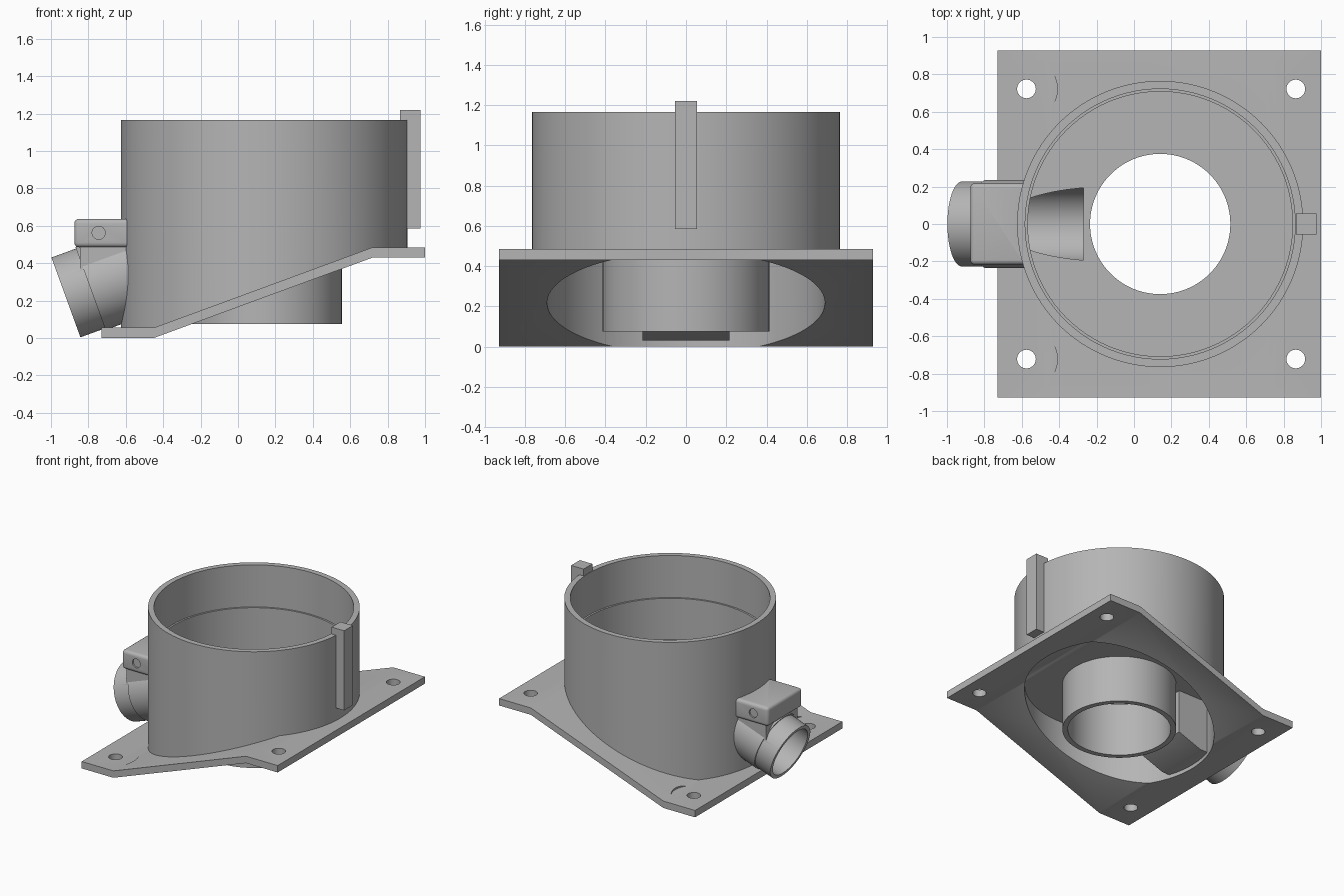
import bpy, bmesh, math
from mathutils import Matrix, Vector

cube = bpy.data.objects.get("Cube")
if cube:
    bpy.data.objects.remove(cube)

CX = 0.14                       # axis of the round body
TILT = Vector((0.94, 0, 0.342)).normalized()   # axis of the side port
PORT = Vector((-0.92, 0, 0.217))               # centre of the port mouth

grey = bpy.data.materials.new("plain grey")
grey.use_nodes = True
COLOUR = (0.46, 0.46, 0.46, 1)
grey.diffuse_color = COLOUR
grey.node_tree.nodes["Principled BSDF"].inputs["Base Color"].default_value = COLOUR


def finish(name, bm):
    bmesh.ops.recalc_face_normals(bm, faces=bm.faces)
    mesh = bpy.data.meshes.new(name)
    bm.to_mesh(mesh)
    bm.free()
    mesh.materials.append(grey)
    ob = bpy.data.objects.new(name, mesh)
    bpy.context.collection.objects.link(ob)
    return ob


def box(name, lo, hi, bevel=0):
    bm = bmesh.new()
    lo, hi = Vector(lo), Vector(hi)
    size = hi - lo
    bmesh.ops.create_cube(bm, size=1, matrix=Matrix.Translation((lo + hi) / 2)
                          @ Matrix.Diagonal((*size, 1)))
    if bevel:
        bmesh.ops.bevel(bm, geom=bm.edges[:], offset=bevel, segments=4,
                        profile=0.5, affect='EDGES')
    return finish(name, bm)


def rod(name, start, end, r, sides=96):
    start, end = Vector(start), Vector(end)
    axis = end - start
    turn = axis.to_track_quat('Z', 'Y').to_matrix().to_4x4()
    bm = bmesh.new()
    bmesh.ops.create_cone(bm, cap_ends=True, segments=sides, radius1=r, radius2=r,
                          depth=axis.length,
                          matrix=Matrix.Translation((start + end) / 2) @ turn)
    return finish(name, bm)


def upright(name, z0, z1, r, x=CX, y=0, sides=96):
    return rod(name, (x, y, z0), (x, y, z1), r, sides)


def prism(name, profile, half):
    bm = bmesh.new()
    face = bm.faces.new([bm.verts.new((x, -half, z)) for x, z in profile])
    new = bmesh.ops.extrude_face_region(bm, geom=[face])["geom"]
    bmesh.ops.translate(bm, vec=(0, 2 * half, 0),
                        verts=[v for v in new if isinstance(v, bmesh.types.BMVert)])
    return finish(name, bm)


def combine(target, operation, *others):
    for other in others:
        mod = target.modifiers.new("cut", 'BOOLEAN')
        mod.operation, mod.solver, mod.object = operation, 'EXACT', other
        deps = bpy.context.evaluated_depsgraph_get()
        mesh = bpy.data.meshes.new_from_object(target.evaluated_get(deps))
        target.modifiers.clear()
        target.data = mesh
        bpy.data.objects.remove(other)


# Bent mounting plate
T = 0.055
bottom = [(-0.73, 0), (-0.45, 0), (0.72, 0.43), (1.0, 0.43)]
plate = prism("mounting_plate",
              bottom + [(x, z + T) for x, z in reversed(bottom)], 0.928)
combine(plate, 'DIFFERENCE', upright("opening", -1, 1, 0.69))
for y in (-0.722, 0.722):
    for x in (-0.575, 0.865):
        combine(plate, 'DIFFERENCE', upright("screw_hole", -1, 1, 0.05, x, y, 32))
    combine(plate, 'DIFFERENCE', upright("screw_seat", T + 0.001, 1, 0.165, -0.575, y, 64))


def below_plate():
    line = [(-2, 0.03), (-0.45, 0.03), (0.72, 0.46), (2, 0.46)]
    return prism("below", line + [(2, -2), (-2, -2)], 2)


# Round body, standing on the slope of the plate
body = upright("round_body", -0.1, 1.165, 0.765, sides=128)
combine(body, 'DIFFERENCE', below_plate())

# Tilted side port with its clamp block
combine(body, 'UNION',
        rod("port", PORT, PORT + TILT * 0.42, 0.227),
        rod("port_collar", PORT + TILT * 0.14, PORT + TILT * 0.4, 0.236),
        box("clamp", (-0.875, -0.218, 0.485), (-0.5, 0.218, 0.637), 0.025),
        box("clamp_neck", (-0.845, -0.2, 0.33), (-0.5, 0.2, 0.5)))

# Upper chamber with its ledge, and the hollow underneath the floor
combine(body, 'DIFFERENCE',
        upright("upper_bore", 0.83, 2, 0.722),
        upright("chamber", 0.5, 0.9, 0.708),
        upright("hollow", -1, 0.45, 0.69))

# Duct housing under the floor and the central outlet pipe
housing = box("housing", (-0.59, -0.215, -0.1), (-0.25, 0.215, 0.48))
combine(housing, 'DIFFERENCE', below_plate())
combine(body, 'UNION', housing, upright("outlet", 0.075, 0.475, 0.415))

# Passages through the port, the outlet and the clamp
passage = rod("passage", PORT - TILT * 0.3, PORT + TILT * 1.2, 0.198)
combine(passage, 'INTERSECT', box("limit", (-2, -1, -1), (-0.27, 1, 2)))
combine(body, 'DIFFERENCE', passage,
        upright("outlet_bore", -1, 0.7, 0.375),
        rod("clamp_bore", (-0.745, -1, 0.562), (-0.745, 1, 0.562), 0.035, 32))

# Clamp screw filling the cross hole
rod("clamp_screw", (-0.745, -0.205, 0.562), (-0.745, 0.205, 0.562), 0.035, 32)

# Upright locating key on the rim
box("locating_key", (0.865, -0.055, 0.585), (0.975, 0.055, 1.22))

for ob in bpy.context.scene.objects:
    if ob.type == 'MESH':
        bpy.ops.object.select_all(action='DESELECT')
        ob.select_set(True)
        bpy.context.view_layer.objects.active = ob
        bpy.ops.object.shade_smooth_by_angle(angle=math.radians(30))
